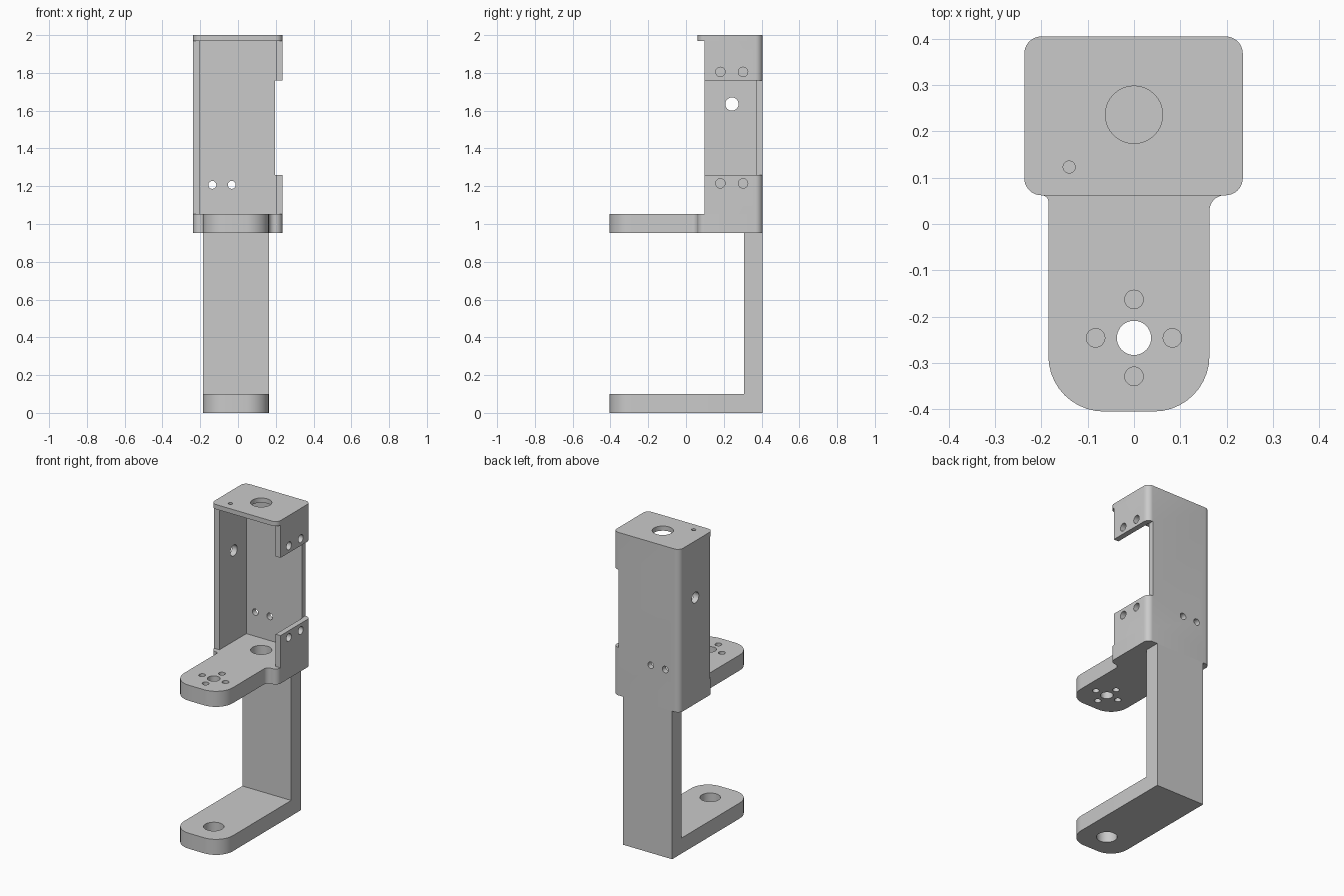
import bpy
import bmesh
import math
from mathutils import Vector, Matrix

cube = bpy.data.objects.get("Cube")
if cube:
    bpy.data.objects.remove(cube, do_unlink=True)

grey = bpy.data.materials.new("plain grey")
grey.use_nodes = True
COLOUR = (0.59, 0.59, 0.59, 1)
grey.diffuse_color = COLOUR
grey.node_tree.nodes["Principled BSDF"].inputs["Base Color"].default_value = COLOUR


def round_outline(corners, steps=10):
    """Turn (x, y, radius) corners into an outline with filleted corners."""
    out = []
    for i, (x, y, r) in enumerate(corners):
        p = Vector((x, y))
        if r == 0:
            out.append(p)
            continue
        a = (Vector(corners[i - 1][:2]) - p).normalized()
        b = (Vector(corners[(i + 1) % len(corners)][:2]) - p).normalized()
        half = a.angle(b) / 2
        centre = p + (a + b).normalized() * r / math.sin(half)
        start = (p + a * r / math.tan(half) - centre).normalized()
        end = (p + b * r / math.tan(half) - centre).normalized()
        for k in range(steps + 1):
            out.append(centre + start.slerp(end, k / steps) * r)
    return out


def make_object(name, bm):
    bmesh.ops.recalc_face_normals(bm, faces=bm.faces[:])
    mesh = bpy.data.meshes.new(name)
    bm.to_mesh(mesh)
    bm.free()
    obj = bpy.data.objects.new(name, mesh)
    bpy.context.collection.objects.link(obj)
    mesh.materials.append(grey)
    return obj


def plate(name, corners, z0, z1):
    """Extrude a filleted outline from z0 to z1."""
    outline = round_outline(corners)
    bm = bmesh.new()
    low, high = [[bm.verts.new((p.x, p.y, z)) for p in outline] for z in (z0, z1)]
    bm.faces.new(low)
    bm.faces.new(high)
    for i in range(len(outline)):
        bm.faces.new((low[i - 1], low[i], high[i], high[i - 1]))
    return make_object(name, bm)


def box(name, lo, hi):
    return plate(name, [(lo[0], lo[1], 0), (hi[0], lo[1], 0),
                        (hi[0], hi[1], 0), (lo[0], hi[1], 0)], lo[2], hi[2])


def drill(centre, radius, axis="Z", depth=0.2):
    turn = {"X": Matrix.Rotation(math.pi / 2, 4, "Y"),
            "Y": Matrix.Rotation(math.pi / 2, 4, "X"), "Z": Matrix()}[axis]
    bm = bmesh.new()
    bmesh.ops.create_cone(bm, cap_ends=True, segments=40, radius1=radius, radius2=radius,
                          depth=depth, matrix=Matrix.Translation(centre) @ turn)
    return make_object("drill", bm)


def finish(obj, cutters=()):
    """Cut away the helpers, then smooth the round surfaces."""
    bpy.ops.object.select_all(action="DESELECT")
    obj.select_set(True)
    bpy.context.view_layer.objects.active = obj
    for cutter in cutters:
        cutter.hide_render = True
        mod = obj.modifiers.new("cut", "BOOLEAN")
        mod.operation = "DIFFERENCE"
        mod.solver = "EXACT"
        mod.object = cutter
        bpy.ops.object.modifier_apply(modifier=mod.name)
        bpy.data.objects.remove(cutter, do_unlink=True)
    bpy.ops.object.shade_smooth_by_angle(angle=math.radians(30))


# Shared extents: housing, arm and the height of the shelf
HL, HR, HF, BACK = -0.237, 0.235, 0.062, 0.405
AL, AR, FRONT = -0.185, 0.163, -0.405
S0, S1, TOP = 0.952, 1.052, 2.0
R, TIP = 0.037, 0.12
HOLE_Y = -0.246

# Bottom arm and rear column
bottom_arm = plate("bottom_arm", [(AL, FRONT, TIP), (AR, FRONT, TIP),
                                  (AR, BACK, 0), (AL, BACK, 0)], 0, 0.1)
finish(bottom_arm, [drill((0, HOLE_Y, 0.05), 0.06)])
finish(box("rear_column", (AL, 0.308, 0.1), (AR, BACK, S0)))

# Shelf with its forward tongue, bolt circle and large opening
shelf = plate("shelf", [(AL, FRONT, TIP), (AR, FRONT, TIP), (AR, HF, 0.033), (HR, HF, R),
                        (HR, BACK, R), (HL, BACK, R), (HL, HF, R), (AL, HF, 0.014)], S0, S1)
mid = (S0 + S1) / 2
holes = [drill((0, HOLE_Y, mid), 0.037), drill((0, 0.236, mid), 0.062)]
for k in range(4):
    a = k * math.pi / 2
    holes.append(drill((0.083 * math.cos(a), HOLE_Y + 0.083 * math.sin(a), mid), 0.02))
finish(shelf, holes)

# Three-sided housing with a window in its left wall
housing = plate("housing_walls", [(HL, 0.097, 0), (-0.2, 0.097, 0), (-0.2, 0.37, 0),
                                  (0.2, 0.37, 0), (0.2, 0.097, 0), (HR, 0.097, 0),
                                  (HR, BACK, R), (HL, BACK, R)], S1, 1.97)
cuts = [box("window", (0.197, 0, 1.26), (0.3, 0.5, 1.76)),
        drill((-0.22, 0.243, 1.635), 0.035, "X")]
for y in (0.182, 0.302):
    for z in (1.215, 1.805):
        cuts.append(drill((0.22, y, z), 0.025, "X"))
for x in (-0.136, -0.033):
    cuts.append(drill((x, 0.39, 1.207), 0.021, "Y"))
finish(housing, cuts)

# Top plate
top = plate("top_plate", [(HL, HF, R), (HR, HF, R), (HR, BACK, R), (HL, BACK, R)], 1.97, TOP)
finish(top, [drill((0, 0.236, 1.985), 0.062), drill((-0.14, 0.123, 1.985), 0.013)])
